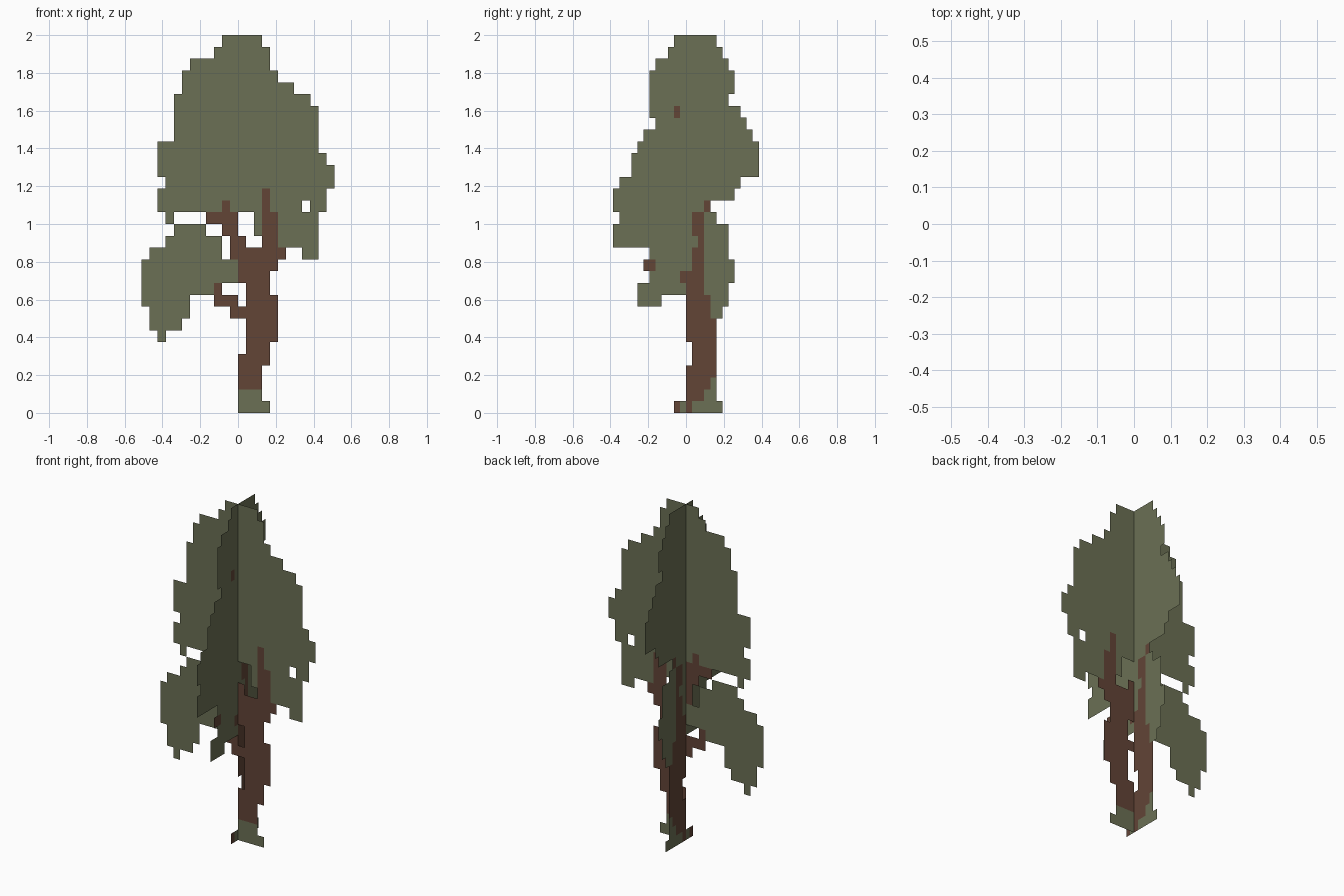
import bpy, bmesh

if "Cube" in bpy.data.objects:
    bpy.data.objects.remove(bpy.data.objects["Cube"])

ROW = 2 / 32          # height of one stepped row
COLX, COLY = 0.0425, 0.0321   # column widths of the two cards


def material(name, rgb):
    m = bpy.data.materials.new(name)
    m.diffuse_color = (*rgb, 1)
    m.use_nodes = True
    m.node_tree.nodes["Principled BSDF"].inputs["Base Color"].default_value = m.diffuse_color
    return m


LEAF = material("leaf_green", (0.147, 0.162, 0.089))
BARK = material("bark_brown", (0.122, 0.058, 0.037))


def card(name, axis, mat, stacks, taken):
    """Flat stepped card. Each stack: (first row from top, [(rows, left, right), ...])."""
    bm = bmesh.new()
    for row, runs in stacks:
        for count, left, right in runs:
            for r in range(row, row + count):
                for c in range(left, right):
                    if (r, c) in taken:
                        continue
                    taken.add((r, c))
                    top = 2 - r * ROW
                    quad = [(c, top - ROW), (c + 1, top - ROW), (c + 1, top), (c, top)]
                    bm.faces.new([bm.verts.new((a * COLX, 0, z) if axis == 'X'
                                               else (0, a * COLY, z)) for a, z in quad])
            row += count
    bmesh.ops.remove_doubles(bm, verts=bm.verts, dist=0.001)
    mesh = bpy.data.meshes.new(name)
    bm.to_mesh(mesh)
    bm.free()
    mesh.materials.append(mat)
    bpy.context.collection.objects.link(bpy.data.objects.new(name, mesh))


# Front-facing card: wood first, leaves fill around it
front = set()
card("front_trunk", 'X', BARK, [
    (13, [(2, 3, 4), (3, 3, 5), (1, -1, 6), (1, 0, 5), (1, 0, 4), (1, 1, 4), (1, 1, 5),
          (1, -1, 5), (2, 1, 5), (1, 1, 4), (1, 0, 4), (2, 0, 3)]),
    (14, [(1, -2, -1), (1, -4, 0), (1, -2, 0), (1, -1, 1)]),   # left limb
    (21, [(1, -3, -2), (1, -3, 0)]),                           # low twig
], front)
card("front_crown", 'X', LEAF, [
    (0, [(1, -2, 3), (1, -3, 4), (1, -6, 4), (1, -7, 5), (1, -7, 7), (1, -8, 9), (3, -8, 10),
         (1, -10, 10), (1, -10, 11), (1, -10, 12), (1, -9, 12), (1, -10, 11), (1, -10, 8),
         (1, -9, -8)]),
    (14, [(1, 9, 11), (2, 2, 10), (1, 5, 10), (1, 8, 10)]),    # right spray
], front)
card("front_low_branch_leaves", 'X', LEAF, [
    (16, [(1, -8, -4), (1, -9, -2), (1, -11, -2), (2, -12, 0), (1, -12, -3), (1, -12, -6),
          (1, -11, -6), (1, -11, -7), (1, -10, -9)]),
], front)
card("front_base_grass", 'X', LEAF, [(30, [(1, 0, 3), (1, 0, 4)])], front)

# Side-facing card crossing it
side = set()
card("side_trunk", 'Y', BARK, [
    (14, [(1, 3, 4), (2, 1, 3), (1, 2, 3), (2, 1, 3), (1, -1, 3), (1, 0, 3), (2, 0, 4),
          (2, 0, 5), (2, 1, 5), (1, 0, 5), (1, 0, 4), (1, 0, 3), (1, 0, 1)]),
    (6, [(1, -2, -1)]), (19, [(1, -7, -5)]), (31, [(1, -2, -1)]),   # bark spots
], side)
card("side_crown", 'Y', LEAF, [
    (0, [(1, -2, 5), (1, -3, 6), (1, -5, 7), (2, -6, 8), (1, -6, 7), (1, -6, 9), (1, -5, 10),
         (1, -7, 11), (1, -8, 12), (2, -9, 12), (1, -11, 9), (1, -12, 8), (1, -12, 3),
         (1, -11, 1), (1, -12, 1), (1, -12, 2), (1, -6, 1), (1, -5, 1), (1, -6, -1),
         (1, -8, 0), (1, -8, -4)]),
], side)
card("side_back_leaves", 'Y', LEAF, [
    (15, [(1, 3, 5), (3, 3, 7), (2, 3, 8), (1, 3, 7), (1, 4, 7), (1, 4, 6)]),
], side)
card("side_base_grass", 'Y', LEAF, [(29, [(1, 4, 5), (1, 3, 5), (1, -1, 6)])], side)
